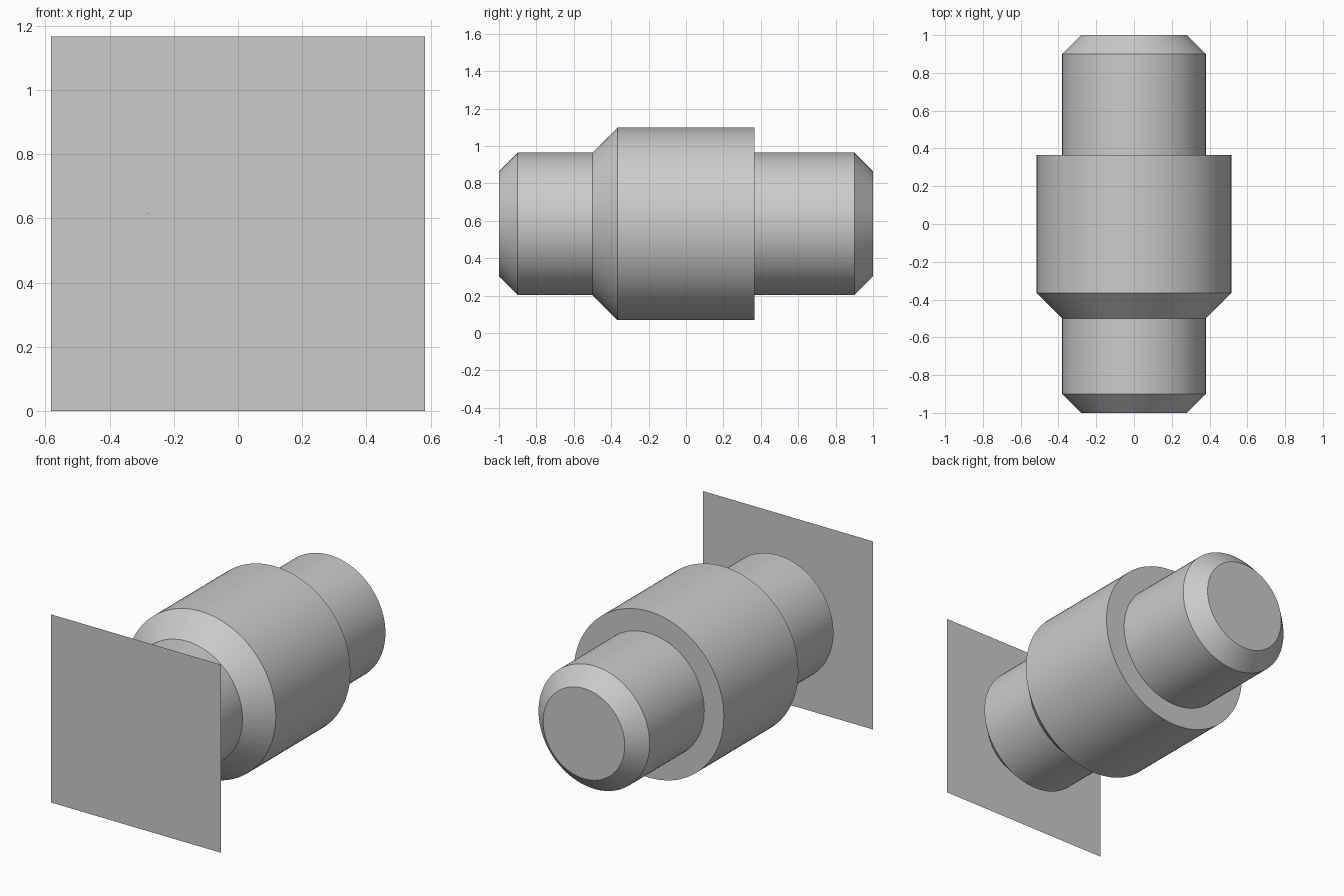
import bpy
import bmesh
from math import pi, radians
from mathutils import Matrix, Vector

cube = bpy.data.objects.get("Cube")
if cube:
    bpy.data.objects.remove(cube, do_unlink=True)

AXIS_Z = 0.583

grey = bpy.data.materials.new("plain grey")
grey.use_nodes = True
colour = (0.6, 0.6, 0.6, 1)
grey.diffuse_color = colour
grey.node_tree.nodes["Principled BSDF"].inputs["Base Color"].default_value = colour


def add_object(name, bm):
    mesh = bpy.data.meshes.new(name)
    bm.to_mesh(mesh)
    bm.free()
    mesh.materials.append(grey)
    obj = bpy.data.objects.new(name, mesh)
    bpy.context.collection.objects.link(obj)
    return obj


# Turned shaft: (radius, y) profile spun around the y axis
profile = [(0, -1), (0.28, -1), (0.381, -0.9), (0.381, -0.5), (0.515, -0.365),
           (0.515, 0.365), (0.381, 0.365), (0.381, 0.9), (0.28, 1), (0, 1)]
bm = bmesh.new()
verts = [bm.verts.new((r, y, AXIS_Z)) for r, y in profile]
edges = [bm.edges.new(pair) for pair in zip(verts, verts[1:])]
bmesh.ops.spin(bm, geom=verts + edges, cent=Vector((0, 0, AXIS_Z)), axis=(0, 1, 0),
               angle=2 * pi, steps=96, use_merge=True)
bmesh.ops.remove_doubles(bm, verts=bm.verts, dist=0.0001)
bmesh.ops.recalc_face_normals(bm, faces=bm.faces)
shaft = add_object("stepped_shaft", bm)

# Thin square sheet against the front end
bm = bmesh.new()
bmesh.ops.create_grid(bm, x_segments=1, y_segments=1, size=AXIS_Z,
                      matrix=Matrix.Translation((0, -1, AXIS_Z)) @ Matrix.Rotation(pi / 2, 4, "X"))
add_object("front_sheet", bm)

# Smooth the round walls, keep the steps sharp
bpy.ops.object.select_all(action="DESELECT")
shaft.select_set(True)
bpy.context.view_layer.objects.active = shaft
bpy.ops.object.shade_smooth_by_angle(angle=radians(30))
